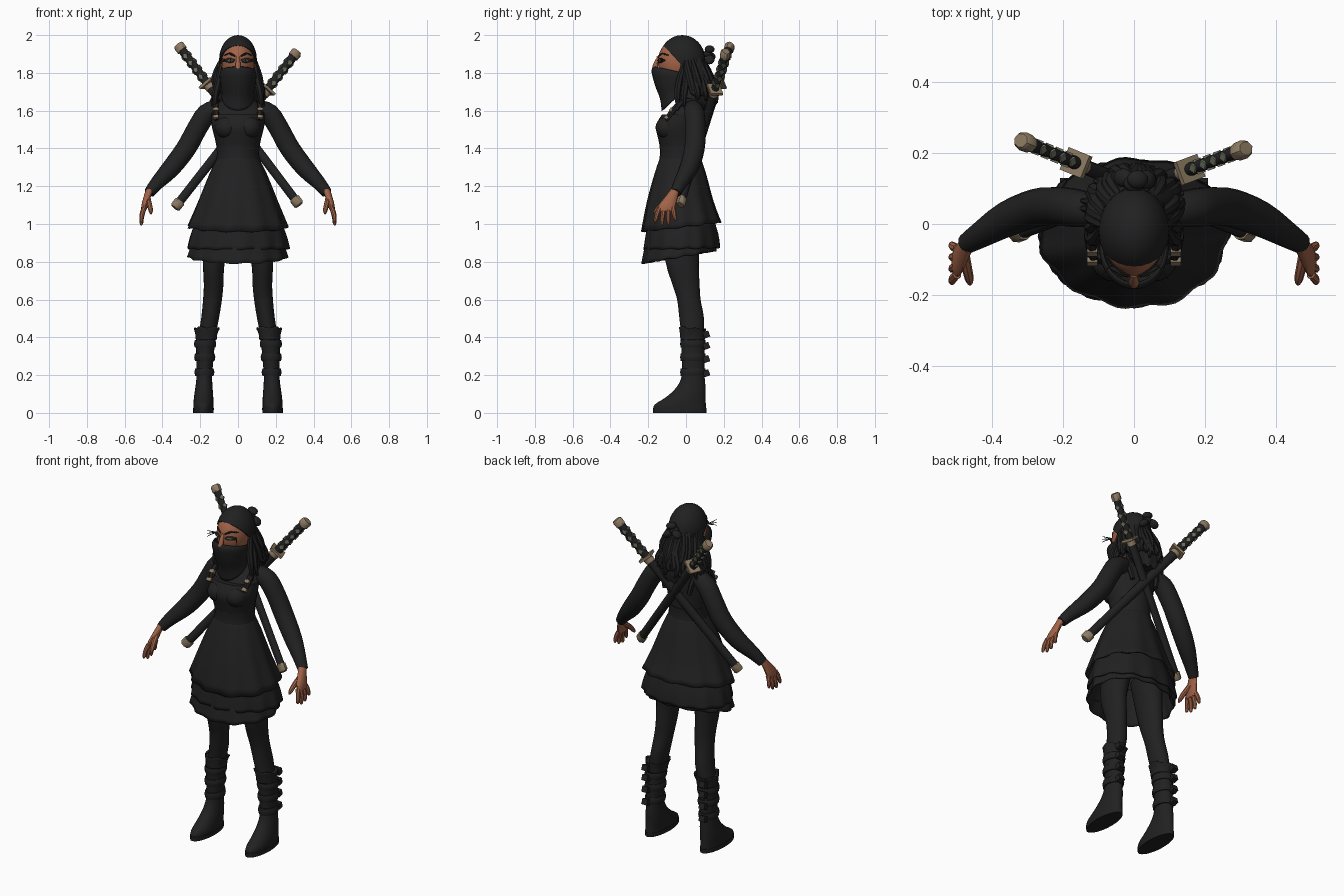
import bpy, bmesh, math, random
from mathutils import Vector, Matrix

random.seed(4)
if "Cube" in bpy.data.objects:
    bpy.data.objects.remove(bpy.data.objects["Cube"])


def material(name, rgb):
    m = bpy.data.materials.new(name)
    m.use_nodes = True
    m.diffuse_color = (*rgb, 1)
    bsdf = m.node_tree.nodes["Principled BSDF"]
    bsdf.inputs["Base Color"].default_value = (*rgb, 1)
    bsdf.inputs["Roughness"].default_value = 0.8
    return m


BLACK = material("black cloth", (0.015, 0.015, 0.015))
SKIN = material("brown skin", (0.36, 0.125, 0.065))
TAN = material("tan metal", (0.27, 0.2, 0.125))
GREY = material("grey green inlay", (0.16, 0.17, 0.12))
made = []


def finish(name, bm, mat, mirror=False, thick=0):
    bmesh.ops.recalc_face_normals(bm, faces=bm.faces)
    me = bpy.data.meshes.new(name)
    bm.to_mesh(me)
    bm.free()
    me.materials.append(mat)
    ob = bpy.data.objects.new(name, me)
    bpy.context.collection.objects.link(ob)
    if thick:
        ob.modifiers.new("thickness", "SOLIDIFY").thickness = thick
    if mirror:
        ob.modifiers.new("mirror", "MIRROR")
    made.append(ob)
    return ob


def spline(keys, n):
    """Catmull-Rom through keys of any dimension."""
    out = []
    for i in range(len(keys) - 1):
        a, b, c, d = (keys[max(0, min(len(keys) - 1, i + j))] for j in (-1, 0, 1, 2))
        for s in range(n):
            t = s / n
            out.append([q + 0.5 * t * (r - p + t * (2 * p - 5 * q + 4 * r - w + t * (3 * (q - r) + w - p)))
                        for p, q, r, w in zip(a, b, c, d)])
    return out + [list(keys[-1])]


def bridge(rings, caps):
    bm = bmesh.new()
    rows = [[bm.verts.new(p) for p in ring] for ring in rings]
    k = len(rows[0])
    for lo, hi in zip(rows, rows[1:]):
        for i in range(k):
            bm.faces.new((lo[i], lo[(i + 1) % k], hi[(i + 1) % k], hi[i]))
    if caps:
        bm.faces.new(rows[0])
        bm.faces.new(rows[-1])
    return bm


def loft(name, keys, mat=BLACK, sides=24, n=3, caps=True, mirror=False, thick=0, folds=0, depth=0):
    """Stack of level ellipses (x, y, z, rx, ry, slope along y)."""
    rings, rows = [], spline([(*k, 0)[:6] for k in keys], n)
    for j, (x, y, z, rx, ry, slope) in enumerate(rows):
        ring, amp = [], depth * j / (len(rows) - 1)
        for i in range(sides):
            a = math.tau * i / sides
            f = 1 + amp * (math.cos(folds * a) + 0.5 * math.sin(3 * a + folds))
            dy = ry * f * math.sin(a)
            ring.append((x + rx * f * math.cos(a), y + dy, z + slope * dy + 0.12 * amp * math.sin(folds * a)))
        rings.append(ring)
    return finish(name, bridge(rings, caps), mat, mirror, thick)


def tube(name, keys, mat=BLACK, sides=10, n=3, mirror=False):
    """Round limb through (x, y, z, radius)."""
    rows, rings = spline(keys, n), []
    pts = [Vector(r[:3]) for r in rows]
    for j, (p, row) in enumerate(zip(pts, rows)):
        t = (pts[min(j + 1, len(pts) - 1)] - pts[max(j - 1, 0)]).normalized()
        u = t.cross(Vector((0.2, 1, 0.1))).normalized()
        v = t.cross(u)
        rings.append([p + row[3] * (u * math.cos(math.tau * i / sides) + v * math.sin(math.tau * i / sides))
                      for i in range(sides)])
    return finish(name, bridge(rings, True), mat, mirror)


def placed(pos, size, rot=None):
    return Matrix.Translation(pos) @ (rot or Matrix()) @ Matrix.Diagonal((*size, 1))


def box(name, pos, size, mat=BLACK, rot=None, mirror=False, frame=None):
    bm = bmesh.new()
    bmesh.ops.create_cube(bm, size=1, matrix=(frame or Matrix()) @ placed(pos, size, rot))
    return finish(name, bm, mat, mirror)


def ball(name, pos, size, mat=BLACK, rot=None, mirror=False, cut=None):
    bm = bmesh.new()
    bmesh.ops.create_uvsphere(bm, u_segments=24, v_segments=16, radius=1, matrix=placed(pos, size, rot))
    if cut:
        bmesh.ops.bisect_plane(bm, geom=bm.verts[:] + bm.edges[:] + bm.faces[:],
                               plane_co=cut[0], plane_no=cut[1], clear_outer=True)
        bmesh.ops.holes_fill(bm, edges=bm.edges, sides=0)
    return finish(name, bm, mat, mirror)


# Torso, bodice and belt
loft("torso", [(0, -.03, 1.28, .12, .115), (0, -.03, 1.38, .106, .1), (0, -.035, 1.45, .118, .107),
               (0, -.03, 1.52, .133, .11), (0, -.005, 1.59, .138, .085), (0, .02, 1.645, .1, .06),
               (0, .015, 1.69, .055, .055), (0, .01, 1.78, .05, .05)])
loft("bodice", [(0, -.03, 1.4, .112, .106), (0, -.035, 1.45, .122, .112), (0, -.04, 1.52, .139, .119),
                (0, -.025, 1.58, .14, .102)], thick=.006)
ball("bust", (.06, -.095, 1.51), (.062, .066, .06), mirror=True)
loft("belt", [(0, -.03, 1.32, .117, .114), (0, -.03, 1.37, .112, .108), (0, -.03, 1.415, .115, .11)], thick=.006)

# Shoulder straps with buckles
tube("shoulder_strap", [(.11, -.1, 1.55, .014), (.118, -.07, 1.6, .016), (.115, 0, 1.655, .016),
                        (.1, .07, 1.61, .016), (.08, .085, 1.52, .014)], sides=6, mirror=True)
tilt = Matrix.Rotation(-.7, 4, "X")
for z, y in ((1.565, -.105), (1.605, -.078)):
    box("strap_buckle", (.117, y, z), (.03, .018, .018), TAN, tilt, True)

# Tiered skirt
loft("skirt_upper", [(0, -.03, 1.36, .105, .105), (0, -.03, 1.27, .15, .135), (0, -.03, 1.12, .21, .175),
                     (0, -.025, .985, .265, .21, .12)], sides=72, caps=False, thick=.008, folds=11, depth=.028)
loft("skirt_middle", [(0, -.03, 1.08, .2, .16), (0, -.02, .95, .25, .19),
                      (0, -.02, .87, .268, .2, .02)], sides=72, caps=False, thick=.008, folds=13, depth=.026)
loft("skirt_lower", [(0, -.03, 1.0, .21, .16), (0, -.03, .9, .24, .185, .1),
                     (0, -.035, .825, .262, .195, .17)], sides=72, caps=False, thick=.008, folds=12, depth=.026)

# Arms and hands
tube("arm", [(.1, .035, 1.615, .045), (.165, .045, 1.585, .054), (.22, .05, 1.5, .054), (.275, .045, 1.4, .054),
             (.355, .015, 1.295, .05), (.43, -.03, 1.215, .037), (.47, -.055, 1.165, .029)],
     sides=16, mirror=True)
loft("palm", [(.467, -.055, 1.185, .02, .024), (.482, -.08, 1.14, .019, .035), (.493, -.1, 1.1, .018, .045),
              (.5, -.108, 1.07, .013, .043)], SKIN, sides=14, mirror=True)
for i, length in enumerate((.07, .085, .08, .06)):
    y = -.141 + i * .024
    spread = -.022 + i * .011
    tube("finger", [(.497, y, 1.085, .013), (.509, y + spread * .6, 1.085 - length * .55, .012),
                    (.511, y + spread, 1.085 - length, .009), (.508, y + spread, 1.08 - length, .003)],
         SKIN, sides=8, mirror=True)
tube("thumb", [(.478, -.085, 1.135, .016), (.468, -.13, 1.1, .014), (.462, -.158, 1.07, .012),
               (.461, -.17, 1.053, .004)], SKIN, sides=8, mirror=True)

# Legs and boots
loft("leg", [(.105, -.02, .98, .08, .1), (.128, -.02, .8, .058, .088), (.129, 0, .68, .052, .072),
             (.135, .015, .6, .05, .062), (.148, .03, .5, .047, .065), (.17, .035, .38, .045, .055)], mirror=True)
loft("boot", [(.165, .035, .44, .058, .066), (.172, .035, .38, .051, .062), (.175, .038, .28, .045, .06),
              (.178, .038, .2, .041, .06), (.18, .028, .14, .045, .075), (.182, 0, .085, .051, .103),
              (.183, -.03, .045, .053, .135), (.183, -.032, .02, .053, .139)], mirror=True)
loft("boot_sole", [(.183, -.033, .025, .055, .142), (.183, -.033, 0, .054, .141)], n=1, mirror=True)
loft("boot_cuff", [(.168, .035, .385, .055, .064), (.167, .035, .42, .059, .067), (.164, .035, .447, .069, .07, -.1)],
     caps=False, mirror=True, thick=.006, folds=5, depth=.05)
for i, z in enumerate((.365, .295, .215)):
    r = .054 - i * .003
    loft("boot_strap", [(.174 + i * .002, .037, z - .02, r, .065), (.174 + i * .002, .037, z, r + .005, .068),
                        (.174 + i * .002, .037, z + .02, r, .065)], n=2, mirror=True)
for z in (.415, .355, .285, .21):
    box("boot_buckle", (.19, .108, z), (.036, .032, .034), rot=Matrix.Rotation(.35, 4, "X"), mirror=True)

# Head and face
C, R = Vector((0, -.035, 1.86)), Vector((.088, .114, .125))


def on_face(x, z, lift=0):
    return C.y - lift - R.y * math.sqrt(max(0, 1 - (x / R.x) ** 2 - ((z - C.z) / R.z) ** 2))


ball("head", C, R, SKIN)
tube("nose", [(0, -.142, 1.885, .009), (0, -.158, 1.85, .013), (0, -.165, 1.82, .016)], SKIN)
yaw = Matrix.Rotation(.5, 4, "Z")
ball("eye_makeup", (.043, on_face(.043, 1.866), 1.866), (.031, .006, .013), rot=yaw, mirror=True)
ball("eye", (.04, on_face(.04, 1.865, .004), 1.865), (.015, .004, .006), GREY, yaw, True)
ball("pupil", (.04, on_face(.04, 1.865, .008), 1.865), (.005, .002, .005), rot=yaw, mirror=True)
tube("eyebrow", [(x, on_face(x, z), z, r) for x, z, r in ((.014, 1.888, .004), (.045, 1.902, .006), (.072, 1.893, .003))],
     sides=6, mirror=True)
for z in (1.85, 1.868, 1.886):
    tube("eyelash", [(.062, -.11, 1.866, .003), (.084, -.135, (z + 1.866) / 2, .0025), (.096, -.155, z, .001)],
         sides=5, mirror=True)
ball("ear", (.086, -.01, 1.85), (.012, .02, .03), SKIN, mirror=True)

# Mask with a pointed neck drape
loft("mask", [(0, -.066, 1.812, .091, .1, -.22), (0, -.067, 1.79, .098, .116, -.2), (0, -.06, 1.745, .093, .106, .05),
              (0, -.048, 1.705, .086, .09, .45), (0, -.045, 1.675, .088, .084, .9)],
     caps=False, thick=.006, sides=32)

# Hair: cap, tied knot, back mass and locks
ball("hair_cap", (0, -.02, 1.87), (.1, .122, .13), cut=((0, -.11, 1.935), (0, -.73, -.68)))
loft("hair_back", [(0, .05, 1.88, .075, .045), (0, .065, 1.8, .1, .06), (0, .085, 1.72, .115, .062),
                   (0, .1, 1.65, .1, .055), (0, .11, 1.6, .06, .035)], folds=9, depth=.06, sides=54)
for x, y, z in ((0, .115, 1.9), (.035, .125, 1.87), (-.03, .13, 1.885), (.01, .125, 1.925)):
    ball("hair_knot", (x, y, z), (.03, .026, .02), rot=Matrix.Rotation(x * 20, 4, "Y"))
for i in range(19):
    s = -1 + i / 9
    a, low = s * 1.5, 1.62 + .07 * random.random()
    w = random.uniform(-.015, .015)
    tube("hair_lock", [(.085 * math.sin(a), -.01 + .1 * math.cos(a), 1.87, .014),
                       (.11 * math.sin(a) + w, .01 + .12 * math.cos(a), 1.78, .019),
                       (.125 * math.sin(a) - w, .03 + .125 * math.cos(a), 1.7, .019),
                       (.14 * math.sin(a) + w, .035 + .13 * math.cos(a), low, .006)], sides=7)
for x, y, z in ((.125, -.045, 1.6), (.135, -.01, 1.62)):
    tube("side_lock", [(.09, -.01, 1.85, .013), (.102, y + .01, 1.76, .018), (.118, y, 1.69, .018), (x, y, z, .006)],
         sides=7, mirror=True)


# Two crossed sheathed swords
def sword(side, top, tip):
    top, tip = Vector(top), Vector(tip)
    axis = top - tip
    L = axis.length
    frame = Matrix.Translation(tip) @ axis.to_track_quat("Z", "Y").to_matrix().to_4x4()

    def rod(part, rows, mat, sides=12):
        ob = loft(side + part, [(0, 0, *r) for r in rows], mat, sides=sides, n=1)
        ob.data.transform(frame)

    rod("_scabbard", [(.02, .019, .024), (L - .28, .021, .026)], BLACK)
    rod("_scabbard_tip", [(0, .018, .023), (.008, .025, .03), (.045, .025, .03)], TAN, 8)
    rod("_scabbard_collar", [(L - .3, .024, .029), (L - .275, .024, .029)], TAN)
    rod("_grip", [(L - .265, .019, .024), (L - .15, .017, .022), (L - .02, .02, .025)], BLACK)
    rod("_pommel", [(L - .04, .026, .03), (L - .01, .027, .031), (L, .02, .024)], TAN, 8)
    box(side + "_guard", (0, 0, L - .265), (.068, .082, .014), TAN, frame=frame)
    for k in range(4):
        for s in (-1, 1):
            spin = Matrix.Rotation(math.pi / 4, 4, "X")
            box(side + "_grip_diamond", (s * .018, 0, L - .22 + k * .047), (.007, .021, .021), GREY, spin, frame=frame)
            spin = Matrix.Rotation(math.pi / 4, 4, "Y")
            box(side + "_grip_diamond", (0, s * .023, L - .22 + k * .047), (.021, .007, .021), GREY, spin, frame=frame)


sword("right_sword", (-.318, .235, 1.95), (.325, -.03, 1.1))
sword("left_sword", (.315, .212, 1.915), (-.335, -.03, 1.085))

# Smooth shading with crisp edges
bpy.ops.object.select_all(action="DESELECT")
for ob in made:
    ob.select_set(True)
bpy.context.view_layer.objects.active = made[0]
bpy.ops.object.shade_smooth_by_angle(angle=math.radians(40))
